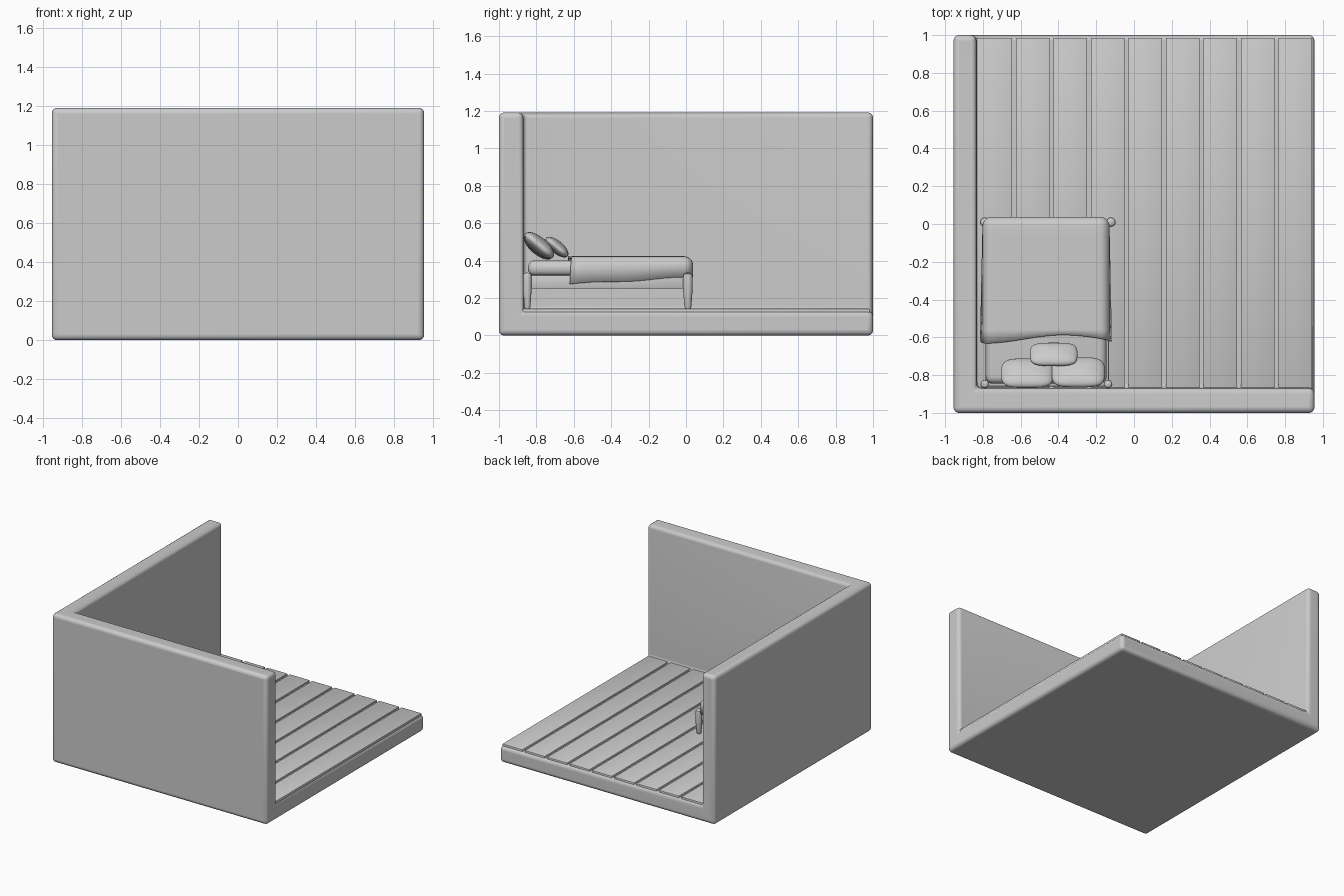
import bpy, bmesh, math
from mathutils import Vector, Matrix

if "Cube" in bpy.data.objects:
    bpy.data.objects.remove(bpy.data.objects["Cube"])


def finish(bm, name, angle=40):
    bmesh.ops.recalc_face_normals(bm, faces=bm.faces)
    me = bpy.data.meshes.new(name)
    bm.to_mesh(me)
    bm.free()
    ob = bpy.data.objects.new(name, me)
    bpy.context.collection.objects.link(ob)
    bpy.ops.object.select_all(action='DESELECT')
    ob.select_set(True)
    bpy.context.view_layer.objects.active = ob
    bpy.ops.object.shade_smooth_by_angle(angle=math.radians(angle))
    return ob


def box_bm(lo, hi, r=0.0, seg=3):
    lo, hi = Vector(lo), Vector(hi)
    bm = bmesh.new()
    m = Matrix.Translation((lo + hi) / 2) @ Matrix.Diagonal((*(hi - lo), 1))
    bmesh.ops.create_cube(bm, size=1, matrix=m)
    if r:
        bmesh.ops.bevel(bm, geom=bm.edges[:], offset=r, segments=seg,
                        profile=0.5, affect='EDGES')
    return bm


def box(name, lo, hi, r=0.0, seg=3):
    return finish(box_bm(lo, hi, r, seg), name)


# Room shell: floor slab and two walls as one rounded solid
cutter = box("room_cutter", (-0.835, -0.87, 0.13), (2, 2, 2))
cutter.hide_render = True
room = box("room_shell", (-0.955, -1, 0), (0.955, 1, 1.192))
cut = room.modifiers.new("cut", 'BOOLEAN')
cut.operation = 'DIFFERENCE'
cut.solver = 'EXACT'
cut.object = cutter
bpy.ops.object.modifier_apply(modifier="cut")
bpy.data.objects.remove(cutter)
bev = room.modifiers.new("bevel", 'BEVEL')
bev.width = 0.028
bev.segments = 4
bpy.ops.object.modifier_apply(modifier="bevel")
bpy.ops.object.shade_smooth_by_angle(angle=math.radians(40))

# Floor planks
pitch, gap = 0.1985, 0.02
for i in range(9):
    x1 = -0.645 + i * pitch
    x0 = -0.84 if i == 0 else x1 - pitch + gap
    box(f"floor_plank_{i + 1}", (x0, -0.875, 0.105), (min(x1, 0.947), 0.982, 0.143), 0.004, 2)


# Bed legs: turned posts tapering to the floor
def leg(name, x, y, r):
    profile = [(0, 0.143), (0.6, 0.143), (0.75, 0.155), (1, 0.24), (1, 0.315),
               (0.9, 0.328), (0.6, 0.334), (0, 0.336)]
    bm = bmesh.new()
    vs = [bm.verts.new((x + a * r, y, z)) for a, z in profile]
    es = [bm.edges.new(p) for p in zip(vs, vs[1:])]
    bmesh.ops.spin(bm, geom=vs + es, cent=(x, y, 0), axis=(0, 0, 1),
                   angle=math.tau, steps=20)
    bmesh.ops.remove_doubles(bm, verts=bm.verts, dist=1e-4)
    finish(bm, name)


leg("leg_foot_left", -0.79, 0.02 - 0.01, 0.025)
leg("leg_foot_right", -0.122, 0.02 - 0.01, 0.025)
leg("leg_head_left", -0.79, -0.848, 0.022)
leg("leg_head_right", -0.137, -0.848, 0.022)

# Bed frame and mattress
box("bed_frame", (-0.785, -0.86, 0.25), (-0.132, 0.012, 0.322), 0.006, 2)
box("mattress", (-0.785, -0.845, 0.318), (-0.145, 0.015, 0.402), 0.038, 5)

# Blanket: open rounded box with a wavy head edge and sloping hem
HEAD, HEM = -0.61, 0.29
bm = box_bm((-0.802, -0.9, 0.1), (-0.13, 0.038, 0.424), 0.05, 5)


def bisect(co, no, clear=False):
    bmesh.ops.bisect_plane(bm, geom=bm.verts[:] + bm.edges[:] + bm.faces[:], dist=1e-5,
                           plane_co=co, plane_no=no, clear_inner=clear)


bisect((0, HEAD, 0), (0, 1, 0), True)
bisect((0, 0, HEM), (0, 0, 1), True)
for i in range(1, 12):
    bisect((0, HEAD + i * 0.05, 0), (0, 1, 0))
    bisect((-0.76 + i * 0.05, 0, 0), (1, 0, 0))
for v in bm.verts:
    x, y, z = v.co
    t = min(1, max(0, (y - HEAD) / 0.62))
    drop = min(1, max(0, (0.40 - z) / 0.11))
    v.co.z += drop * (-0.014 + 0.034 * t + 0.004 * math.sin(9 * t))
    v.co.x += drop * (1 - t) * 0.013 * (1 if x > -0.466 else -1)
    if abs(y - HEAD) < 1e-4:
        v.co.y += 0.022 * math.sin(7.5 * (x + 0.58)) * (1 - drop) - 0.012 * drop
blanket = finish(bm, "blanket", 60)
sol = blanket.modifiers.new("thickness", 'SOLIDIFY')
sol.thickness = 0.012
sol.offset = -1


# Pillows: squared-off cushions leaning on the wall
def pillow(name, centre, size, tilt, turn=0):
    bm = bmesh.new()
    bmesh.ops.create_uvsphere(bm, u_segments=40, v_segments=20, radius=1)
    for v in bm.verts:
        r = math.hypot(v.co.x, v.co.y)
        if r > 1e-6:
            c, s = v.co.x / r, v.co.y / r
            k = (c ** 4 + s ** 4) ** -0.25
            v.co.x *= k
            v.co.y *= k
        v.co = Vector(a * b / 2 for a, b in zip(v.co, size))
    m = (Matrix.Translation(centre) @ Matrix.Rotation(math.radians(turn), 4, 'Z')
         @ Matrix.Rotation(math.radians(-tilt), 4, 'X'))
    bm.transform(m)
    finish(bm, name, 80)


pillow("pillow_left", (-0.565, -0.79, 0.475), (0.275, 0.19, 0.085), 40)
pillow("pillow_right", (-0.295, -0.785, 0.482), (0.28, 0.195, 0.085), 40)
pillow("pillow_small", (-0.425, -0.69, 0.472), (0.25, 0.15, 0.068), 40)
